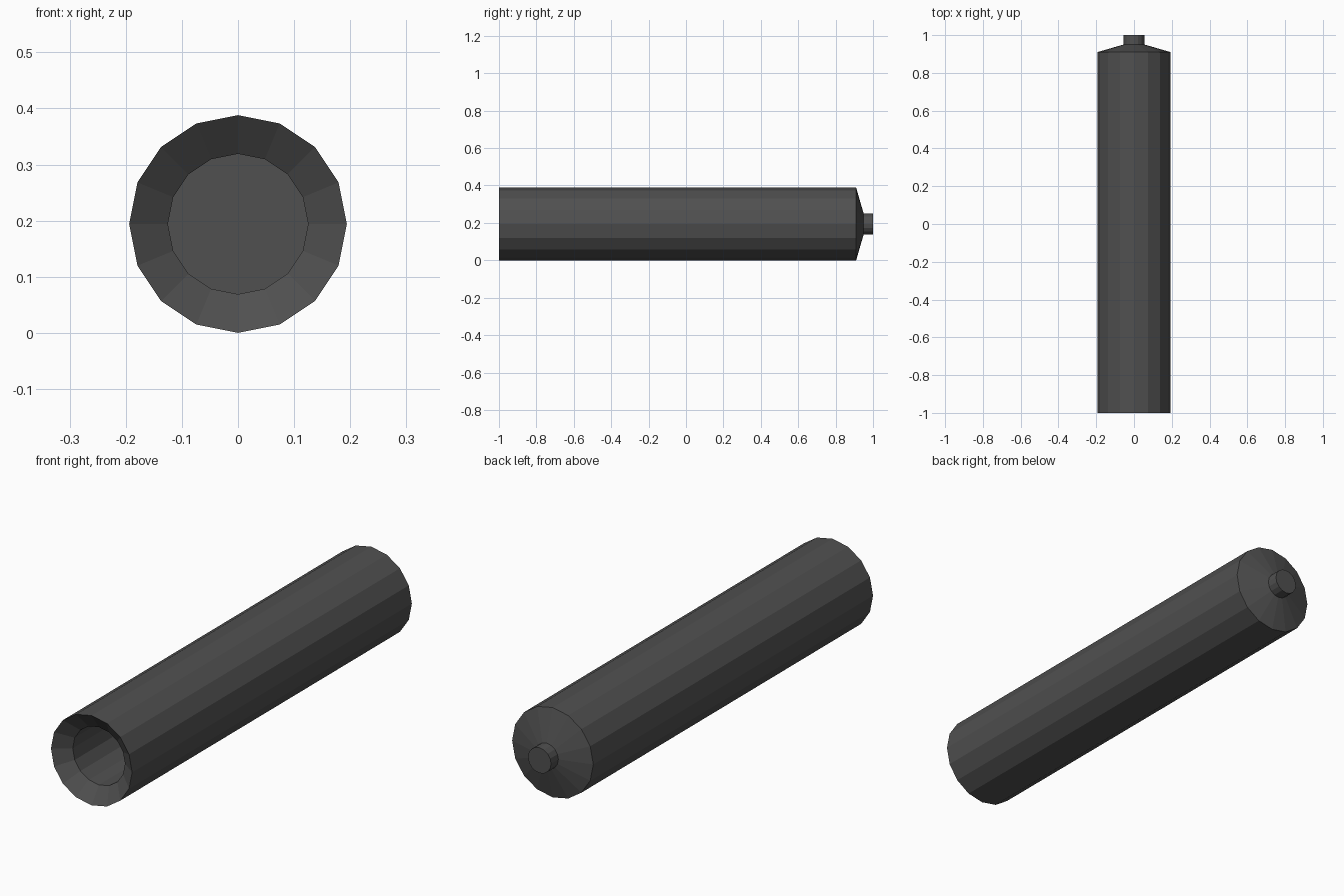
import bpy, bmesh
from math import pi, cos, sin

if "Cube" in bpy.data.objects:
    bpy.data.objects.remove(bpy.data.objects["Cube"])

SIDES = 16
R = 0.194

# dark grey metal
dark = bpy.data.materials.new("dark_metal")
dark.diffuse_color = (0.08, 0.08, 0.08, 1)
dark.use_nodes = True
dark.node_tree.nodes["Principled BSDF"].inputs["Base Color"].default_value = dark.diffuse_color


def lathe_y(name, profile, zc):
    """Closed flat-shaded solid turned about the y axis from (radius, y) points."""
    bm = bmesh.new()
    rings = [[bm.verts.new((r * cos(2 * pi * i / SIDES), y, zc + r * sin(2 * pi * i / SIDES)))
              for i in range(SIDES)] for r, y in profile]
    for a, b in zip(rings, rings[1:]):
        for i in range(SIDES):
            j = (i + 1) % SIDES
            bm.faces.new((a[i], a[j], b[j], b[i]))
    bm.faces.new(rings[0])
    bm.faces.new(rings[-1])
    bmesh.ops.recalc_face_normals(bm, faces=bm.faces)
    mesh = bpy.data.meshes.new(name)
    bm.to_mesh(mesh)
    bm.free()
    mesh.materials.append(dark)
    obj = bpy.data.objects.new(name, mesh)
    bpy.context.collection.objects.link(obj)
    return obj


# bore floor, bore, front countersink, outer tube, rear shoulder, end stub
lathe_y("tube_body", [
    (0.125, -0.35), (0.125, -0.95),
    (R, -1.0), (R, 0.91),
    (0.055, 0.95), (0.055, 1.0),
], R)
